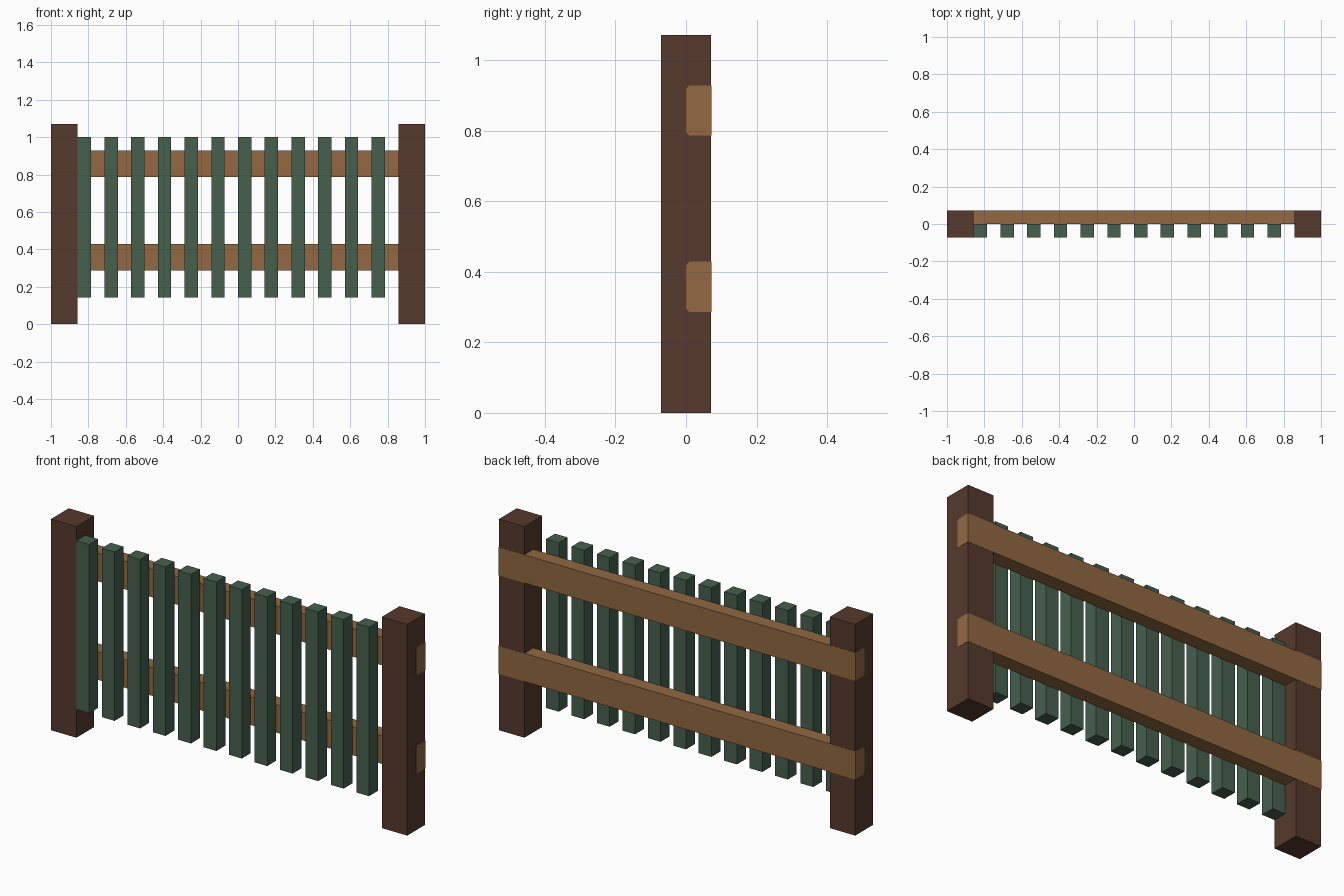
import bpy
import bmesh

cube = bpy.data.objects.get("Cube")
if cube:
    bpy.data.objects.remove(cube, do_unlink=True)

U = 1 / 14       # plank thickness, the unit of the whole fence
SKIN = 0.001     # keeps the rails just proud of the posts


def make_material(name, color):
    mat = bpy.data.materials.new(name)
    mat.use_nodes = True
    mat.diffuse_color = (*color, 1)
    mat.node_tree.nodes["Principled BSDF"].inputs["Base Color"].default_value = (*color, 1)
    return mat


dark_wood = make_material("dark wood", (0.093, 0.041, 0.025))
light_wood = make_material("light wood", (0.287, 0.138, 0.054))
green_paint = make_material("green paint", (0.061, 0.117, 0.076))


def prism(name, profile, x0, x1, mat):
    """Extrude a (y, z) profile along x."""
    bm = bmesh.new()
    face = bm.faces.new([bm.verts.new((x0, y, z)) for y, z in profile])
    moved = bmesh.ops.extrude_face_region(bm, geom=[face])["geom"]
    verts = [v for v in moved if isinstance(v, bmesh.types.BMVert)]
    bmesh.ops.translate(bm, verts=verts, vec=(x1 - x0, 0, 0))
    bmesh.ops.recalc_face_normals(bm, faces=bm.faces)
    mesh = bpy.data.meshes.new(name)
    bm.to_mesh(mesh)
    bm.free()
    mesh.materials.append(mat)
    obj = bpy.data.objects.new(name, mesh)
    bpy.context.collection.objects.link(obj)
    return obj


def box(name, x, y, z, mat):
    profile = [(y[0], z[0]), (y[1], z[0]), (y[1], z[1]), (y[0], z[1])]
    return prism(name, profile, *x, mat)


# End posts
box("right_post", (-1, -1 + 2 * U), (-U, U), (0, 15 * U), dark_wood)
box("left_post", (1 - 2 * U, 1), (-U, U), (0, 15 * U), dark_wood)

# Rails, with the clipped rail ends showing flush in the outer post faces
for label, bottom in (("lower", 4 * U), ("upper", 11 * U)):
    top = bottom + 2 * U
    back = U + SKIN
    box(label + "_rail", (-1, 1), (0, back), (bottom, top), light_wood)
    c = 0.01
    end = [(c, bottom), (back, bottom), (back, top),
           (c, top), (0, top - c), (0, bottom + c)]
    for side, x in (("right", -1 - SKIN), ("left", 1)):
        prism(f"{label}_rail_{side}_end", end, x, x + SKIN, light_wood)

# Evenly spaced pickets
for i in range(12):
    x = -1 + 2 * U * (i + 1)
    box(f"picket_{i + 1}", (x, x + U), (-U, 0), (2 * U, 14 * U), green_paint)
